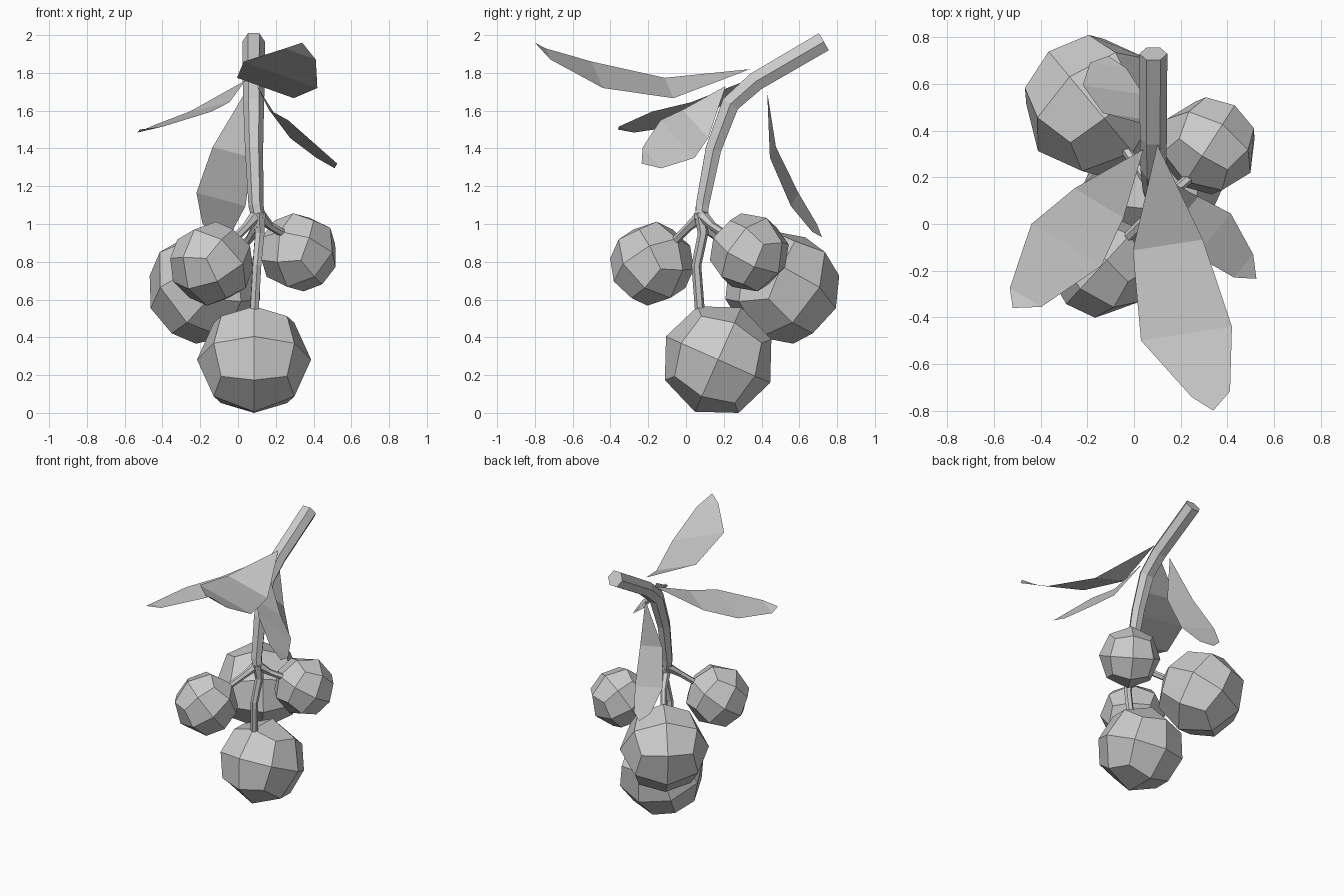
import bpy, bmesh
from math import radians
from mathutils import Vector

if "Cube" in bpy.data.objects:
    bpy.data.objects.remove(bpy.data.objects["Cube"])


def add_mesh(name, bm):
    me = bpy.data.meshes.new(name)
    bm.to_mesh(me)
    bm.free()
    ob = bpy.data.objects.new(name, me)
    bpy.context.collection.objects.link(ob)
    return ob


def fruit(name, centre, r, rot):
    """Low-poly ball: a once-subdivided cube pushed out to a sphere."""
    bm = bmesh.new()
    bmesh.ops.create_cube(bm, size=2)
    bmesh.ops.subdivide_edges(bm, edges=bm.edges[:], cuts=1, use_grid_fill=True)
    for v in bm.verts:
        v.co = v.co.normalized() * r
    ob = add_mesh(name, bm)
    ob.location = centre
    ob.rotation_euler = rot
    return ob


def stem(name, pts):
    """Six-sided tapering tube; each point is x, y, z, radius."""
    cu = bpy.data.curves.new(name, 'CURVE')
    cu.dimensions = '3D'
    cu.bevel_depth = 1.0
    cu.bevel_resolution = 1
    cu.use_fill_caps = True
    sp = cu.splines.new('POLY')
    sp.points.add(len(pts) - 1)
    for p, (x, y, z, r) in zip(sp.points, pts):
        p.co = (x, y, z, 1)
        p.radius = r
    ob = bpy.data.objects.new(name, cu)
    bpy.context.collection.objects.link(ob)
    bpy.ops.object.select_all(action='DESELECT')
    ob.select_set(True)
    bpy.context.view_layer.objects.active = ob
    bpy.ops.object.convert(target='MESH')
    for f in bpy.context.object.data.polygons:
        f.use_smooth = False


def leaf(name, mids, half, widths):
    """Single-sheet leaf: midrib points with a scaled half-width vector."""
    bm = bmesh.new()
    half = Vector(half)
    rows = []
    for m, w in zip(mids, widths):
        offsets = (-w, 0, w) if w else (0,)
        rows.append([bm.verts.new(Vector(m) + half * k) for k in offsets])
    for a, b in zip(rows, rows[1:]):
        for i in range(2):
            if len(a) == 1:
                bm.faces.new((a[0], b[i], b[i + 1]))
            elif len(b) == 1:
                bm.faces.new((a[i], b[0], a[i + 1]))
            else:
                bm.faces.new((a[i], b[i], b[i + 1], a[i + 1]))
    bmesh.ops.recalc_face_normals(bm, faces=bm.faces[:])
    if sum(f.normal.z for f in bm.faces) < 0:
        bmesh.ops.reverse_faces(bm, faces=bm.faces[:])
    add_mesh(name, bm)


# Main twig and the four fruit stalks
stem("twig", [(.083, .73, 1.965, .06), (.083, .37, 1.755, .058),
              (.083, .235, 1.635, .055), (.085, .145, 1.395, .048),
              (.095, .087, 1.10, .04), (.11, .08, 1.02, .036)])
stem("stalk_bottom", [(.11, .08, 1.06, .04), (.115, .09, .95, .028),
                      (.10, .055, .78, .026), (.085, .075, .52, .026)])
stem("stalk_left", [(.10, .09, 1.05, .035), (.04, .01, .98, .022), (-.03, -.06, .91, .022)])
stem("stalk_right", [(.11, .08, 1.05, .035), (.17, .14, .99, .022), (.24, .20, .95, .022)])
stem("stalk_back", [(.11, .08, 1.0, .03), (.06, .18, .92, .022), (-.05, .34, .80, .022)])


# Fruits, the last three turned to face their stalks
def facing(x, y, z):
    return Vector((x, y, z)).to_track_quat('Z', 'Y').to_euler()


fruit("fruit_bottom", (.085, .17, .282), .302, (radians(-24), 0, 0))
fruit("fruit_left", (-.14, -.18, .79), .225, facing(.12, .13, .13))
fruit("fruit_right", (.32, .335, .85), .213, facing(-.09, -.14, .10))
fruit("fruit_back", (-.175, .51, .665), .308, facing(.15, -.18, .14))

# Leaves
leaf("leaf_front", [(.10, .34, 1.82), (.145, -.09, 1.72), (.225, -.47, 1.79),
                    (.33, -.73, 1.90), (.34, -.80, 1.96)],
     (.195, .03, -.07), (0, .77, 1, .42, 0))
leaf("leaf_right", [(.10, .21, 1.73), (.22, .05, 1.53), (.34, -.045, 1.45),
                    (.47, -.18, 1.35), (.525, -.235, 1.32)],
     (.075, .09, -.10), (0, .75, 1, .55, 0))
leaf("leaf_left", [(.04, .32, 1.76), (-.15, .09, 1.62), (-.29, -.09, 1.56),
                   (-.465, -.315, 1.50), (-.52, -.36, 1.50)],
     (-.15, .09, -.035), (0, .7, 1, .45, 0))
leaf("leaf_back", [(.04, .43, 1.70), (-.03, .46, 1.38), (-.09, .575, 1.13),
                   (-.11, .68, .98), (-.11, .72, .93)],
     (-.13, .02, .035), (0, .8, 1, .6, 0))
